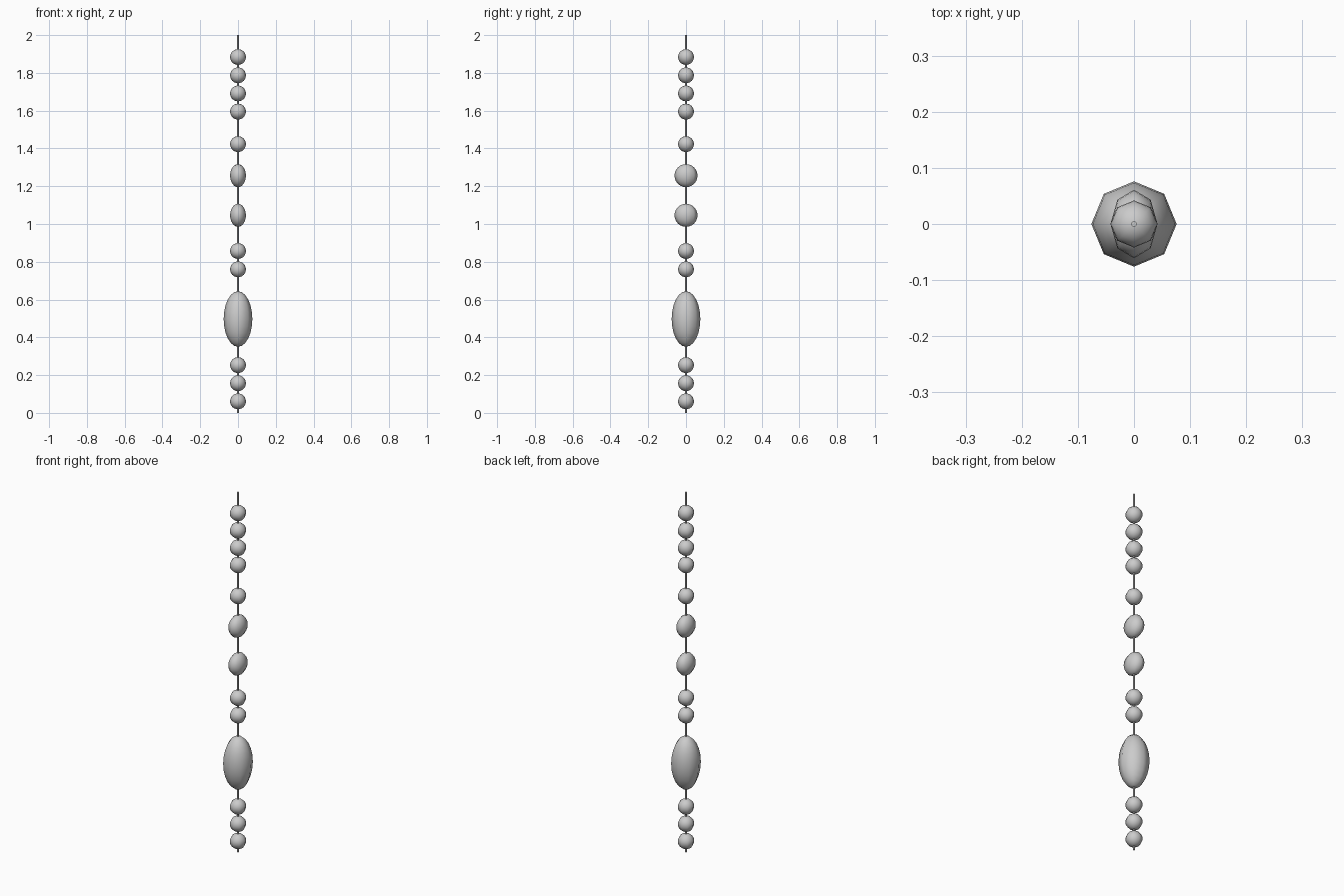
import bpy

if "Cube" in bpy.data.objects:
    bpy.data.objects.remove(bpy.data.objects["Cube"])


def bead(name, z, rx, ry, rz):
    # eight-sided bead, smooth shaded, scaled to its radii
    bpy.ops.mesh.primitive_uv_sphere_add(segments=8, ring_count=12, radius=1, location=(0, 0, z))
    ob = bpy.context.object
    ob.name = name
    ob.scale = (rx, ry, rz)
    bpy.ops.object.transform_apply(location=False, rotation=False, scale=True)
    bpy.ops.object.shade_smooth()


# Thin string through all beads
bpy.ops.mesh.primitive_cylinder_add(vertices=8, radius=0.005, depth=2, location=(0, 0, 1))
bpy.context.object.name = "string"
bpy.ops.object.shade_smooth_by_angle()

# Small round beads
for i, z in enumerate((0.061, 0.157, 0.253, 0.76, 0.857, 1.423, 1.595, 1.691, 1.787, 1.884)):
    bead(f"small_bead_{i + 1}", z, 0.042, 0.042, 0.042)

# Flattened disc beads
for i, z in enumerate((1.046, 1.256)):
    bead(f"disc_bead_{i + 1}", z, 0.042, 0.061, 0.061)

# Large elongated bead
bead("large_bead", 0.497, 0.076, 0.076, 0.147)
